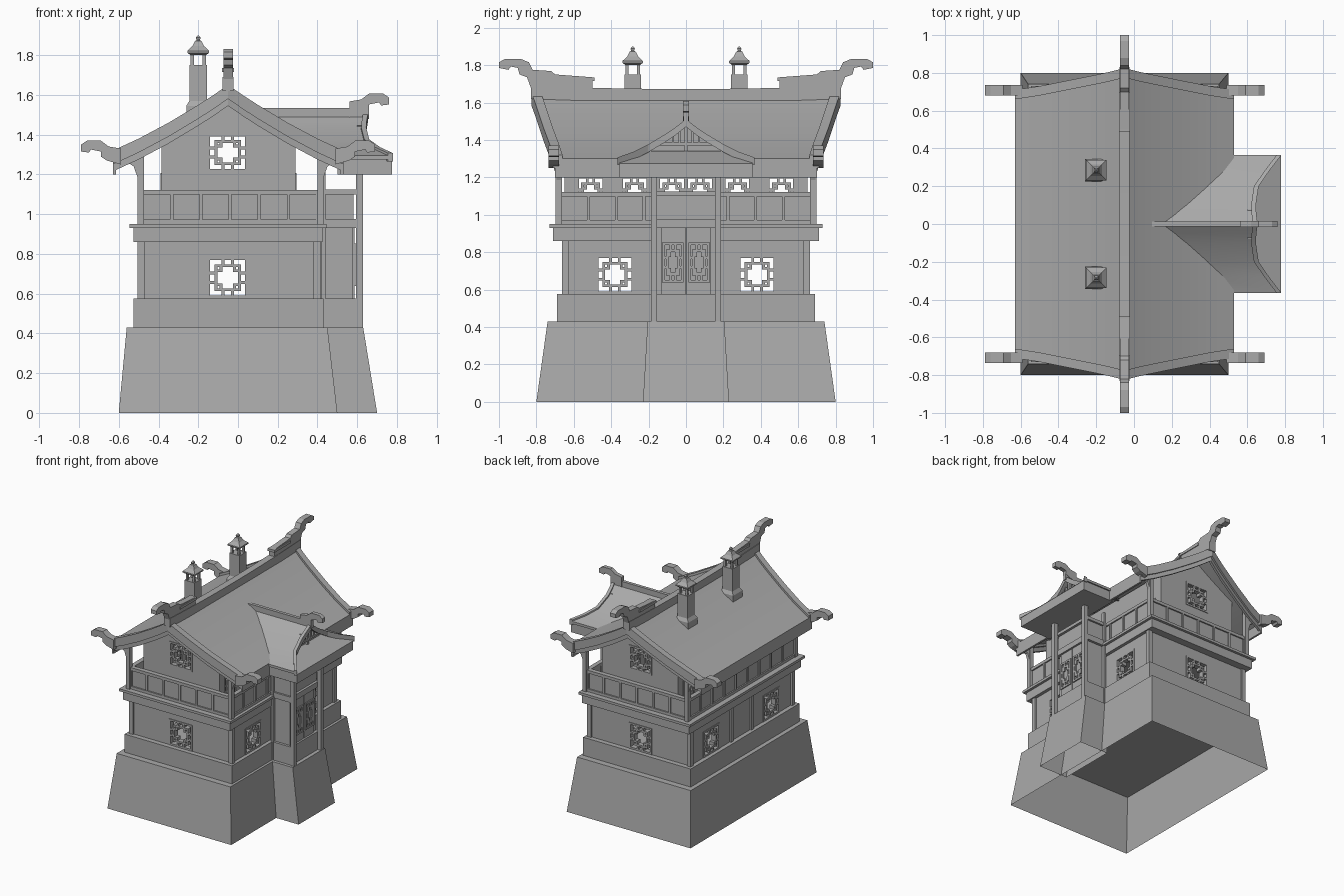
import bpy, bmesh, math
from mathutils import Vector

cube = bpy.data.objects.get("Cube")
if cube:
    bpy.data.objects.remove(cube, do_unlink=True)

stone = bpy.data.materials.new("plain_grey")
stone.use_nodes = True
stone.diffuse_color = (0.4, 0.4, 0.4, 1)
stone.node_tree.nodes["Principled BSDF"].inputs["Base Color"].default_value = (0.4, 0.4, 0.4, 1)


def finish(name, bm, smooth=False):
    bmesh.ops.recalc_face_normals(bm, faces=bm.faces)
    mesh = bpy.data.meshes.new(name)
    bm.to_mesh(mesh)
    bm.free()
    mesh.materials.append(stone)
    ob = bpy.data.objects.new(name, mesh)
    bpy.context.collection.objects.link(ob)
    if smooth:
        bpy.ops.object.select_all(action='DESELECT')
        ob.select_set(True)
        bpy.context.view_layer.objects.active = ob
        bpy.ops.object.shade_smooth_by_angle(angle=math.radians(25))
    return ob


def boxes(name, items):
    """One object from boxes given as x0, x1, y0, y1, z0, z1."""
    bm = bmesh.new()
    for x0, x1, y0, y1, z0, z1 in items:
        made = bmesh.ops.create_cube(bm, size=1)["verts"]
        bmesh.ops.scale(bm, vec=(x1 - x0, y1 - y0, z1 - z0), verts=made)
        bmesh.ops.translate(bm, vec=((x0 + x1) / 2, (y0 + y1) / 2, (z0 + z1) / 2), verts=made)
    return finish(name, bm)


def loft(name, rings, start_cap=True, smooth=False):
    bm = bmesh.new()
    vs = [[bm.verts.new(p) for p in r] for r in rings]
    n = len(vs[0])
    for a, b in zip(vs, vs[1:]):
        for i in range(n):
            j = (i + 1) % n
            bm.faces.new((a[i], a[j], b[j], b[i]))
    if start_cap:
        bm.faces.new(vs[0])
    bm.faces.new(vs[-1])
    return finish(name, bm, smooth)


def rect(x0, x1, y0, y1, z):
    return [(x0, y0, z), (x1, y0, z), (x1, y1, z), (x0, y1, z)]


def plate(name, outline, axis, a, b):
    """Outline of (u, z) points extruded along x or y from a to b."""
    place = (lambda u, z, d: (d, u, z)) if axis == 'x' else (lambda u, z, d: (u, d, z))
    return loft(name, [[place(u, z, d) for u, z in outline] for d in (a, b)])


def span(axis, pos, depth, u0, u1, z0, z1):
    """Box for a wall facing the given axis."""
    a, b = pos - depth / 2, pos + depth / 2
    return (a, b, u0, u1, z0, z1) if axis == 'x' else (u0, u1, a, b, z0, z1)


def lattice(name, axis, pos, u, z, hw, hh, depth=0.04):
    bars, t = [], 0.007

    def bar(a0, a1, b0, b1):
        a0, a1 = sorted((a0 * hw, a1 * hw))
        b0, b1 = sorted((b0 * hh, b1 * hh))
        bars.append(span(axis, pos, depth, u + a0 - t, u + a1 + t, z + b0 - t, z + b1 + t))
    for s in (-1, 1):
        bar(s, s, -1, 1)
        bar(-1, 1, s, s)
        bar(s * .62, s * .62, -.62, .62)
        bar(-.62, .62, s * .62, s * .62)
        for q in (-1, 1):
            bar(s * .62, s, q * .25, q * .25)
            bar(q * .25, q * .25, s * .62, s)
            bar(s * .36, s * .36, q * .36, q * .62)
            bar(s * .36, s * .62, q * .36, q * .36)
    boxes(name, bars)


def wall(name, axis, pos, u0, u1, z0, z1, wins, wz, hw, hh):
    """Wall with a row of lattice windows, made of strips and piers."""
    parts = [span(axis, pos, .03, u0, u1, z0, wz - hh), span(axis, pos, .03, u0, u1, wz + hh, z1)]
    edges = [u0] + [e for c in wins for e in (c - hw, c + hw)] + [u1]
    for a, b in zip(edges[::2], edges[1::2]):
        parts.append(span(axis, pos, .03, a, b, wz - hh, wz + hh))
    boxes(name, parts)
    for c in wins:
        lattice(name + "_window", axis, pos, c, wz, hw, hh)


# Hollow battered bases
loft("main_base", [rect(-.6, .5, -.8, .8, 0), rect(-.56, .45, -.74, .74, .43)], False)
loft("porch_base", [rect(.45, .7, -.23, .23, 0), rect(.42, .63, -.205, .205, .43)], False)

# Lower storey
boxes("plinth", [(-.525, .43, -.69, .69, .43, .575), (.4, .6, -.18, .18, .43, .575)])
for s in (-1, 1):
    wall("lower_gable_wall", 'y', s * .635, -.49, .4, .575, .86, [-.052], .68, .095, .097)
for x in (-.475, .385):
    wall("lower_side_wall", 'x', x, -.62, .62, .575, .86, [-.38, .38], .68, .095, .097)
boxes("lower_posts", [(x - .017, x + .017, y - .017, y + .017, .575, .86)
                      for x in (-.488, .398) for y in (-.645, .645)]
      + [(-.502, -.48, y - .015, y + .015, .575, .86) for y in (-.13, .13)])
boxes("floor_beam", [(-.525, .425, -.71, .71, .86, .93), (-.545, .445, -.73, .73, .93, .95)])

# Balcony parapet with raised rails and stiles
rail = []
for s in (-1, 1):
    rail.append(span('y', s * .665, .02, -.48, .4, .95, 1.12))
    for z in (.96, 1.11):
        rail.append(span('y', s * .668, .036, -.48, .4, z - .012, z + .012))
    for i in range(7):
        u = -.48 + i * .88 / 6
        rail.append(span('y', s * .668, .034, u - .008, u + .008, .95, 1.12))
for x, s in ((-.48, -1), (.4, 1)):
    rail.append(span('x', x, .02, -.67, .67, .95, 1.12))
    for z in (.96, 1.11):
        rail.append(span('x', x + s * .003, .036, -.67, .67, z - .012, z + .012))
    for i in range(10):
        u = -.67 + i * 1.34 / 9
        rail.append(span('x', x + s * .003, .034, u - .008, u + .008, .95, 1.12))
boxes("balcony_parapet", rail)
boxes("balcony_posts", [(x - .016, x + .016, y - .018, y + .018, .95, 1.34)
                        for x in (-.49, .415) for y in (-.68, .68)])
for y in (-.68, .68):
    for x, s in ((-.5, -1), (.425, 1)):
        plate("eave_bracket", [(x, 1.17), (x + s * .025, 1.24), (x + s * .07, 1.27),
                               (x + s * .07, 1.3), (x, 1.33)], 'y', y - .012, y + .012)

# Upper storey
for s in (-1, 1):
    wall("upper_gable_wall", 'y', s * .635, -.385, .29, .95, 1.4, [-.052], 1.31, .095, .09)
    plate("gable_top", [(-.385, 1.39), (.29, 1.39), (-.05, 1.6)], 'y', s * .62, s * .65)
for x in (-.37, .275):
    wall("upper_side_wall", 'x', x, -.63, .63, .95, 1.38,
         [-.51, -.275, -.075, .075, .275, .51], 1.11, .07, .09)

# Main roof: (distance from ridge, height, half length)
slope = [(0, 1.63, .82), (.08, 1.575, .80), (.15, 1.53, .785), (.3, 1.44, .755),
         (.45, 1.36, .725), (.58, 1.30, .705)]
profile = [(-.05 - d, z, y) for d, z, y in reversed(slope)] + [(-.05 + d, z, y) for d, z, y in slope[1:]]


def ribbon(name, rows, axis, low, high):
    """Sweep along (u, z, a, b) rows, a to b being the extent along axis."""
    rings = []
    for u, z, a, b in rows:
        ring = [(a, z - low), (b, z - low), (b, z + high), (a, z + high)]
        rings.append([(u, d, h) if axis == 'y' else (d, u, h) for d, h in ring])
    return loft(name, rings, True, True)


ribbon("main_roof", [(x, z, -y, y) for x, z, y in profile], 'y', .03, 0)
boxes("eave_fascia", [(-.63, -.615, -.7, .7, 1.2, 1.295), (.515, .53, -.7, .7, 1.2, 1.295)])
scroll = [(0, 0), (.07, .02), (.1, .04), (.1, .065), (.15, .075), (.16, .06), (.2, .065),
          (.2, .1), (.17, .12), (.1, .12), (.06, .09), (0, .08)]
for s in (-1, 1):
    ribbon("barge_board", [(x, z, s * (y - .045), s * (y + .005)) for x, z, y in profile], 'y', .05, .02)
    ribbon("barge_trim", [(x, z, s * (y - .03), s * (y - .01)) for x, z, y in profile], 'y', .085, 0)
    for x, q in ((-.59, -1), (.49, 1)):
        plate("eave_scroll", [(x + q * u, 1.25 + v) for u, v in scroll], 'y', s * .68, s * .735)

# Sagging ridge with end ornaments
ys = [-.83 + i * .166 for i in range(11)]
ridge = []
for y in ys:
    z = 1.672 + .018 * (y / .83) ** 2
    ridge.append([(-.077, y, z - .07), (-.023, y, z - .07), (-.023, y, z), (-.077, y, z)])
loft("ridge", ridge)
horn = [(.5, 1.67), (.5, 1.735), (.7, 1.75), (.72, 1.768), (.82, 1.775), (.84, 1.815), (.88, 1.832),
        (.97, 1.832), (1, 1.815), (1, 1.785), (.95, 1.775), (.935, 1.792), (.9, 1.785),
        (.89, 1.75), (.85, 1.735), (.83, 1.68)]
for s in (-1, 1):
    plate("ridge_horn", [(s * y, z) for y, z in horn], 'x', -.074, -.026)
    boxes("ridge_cap", [(-.08, -.02, min(s * .49, s * .7), max(s * .49, s * .7), 1.715, 1.735)])

# Chimneys with lantern tops
for y in (-.285, .285):
    def square(h, z):
        return rect(-.2 - h, -.2 + h, y - h, y + h, z)
    loft("chimney_shaft", [square(.06, 1.45), square(.06, 1.545), square(.045, 1.57), square(.045, 1.75)])
    boxes("lantern_posts", [(-.2 + a - .008, -.2 + a + .008, y + b - .008, y + b + .008, 1.75, 1.81)
                            for a in (-.03, .03) for b in (-.03, .03)])
    loft("lantern_cap", [square(.038, 1.8), square(.055, 1.812), square(.055, 1.822), square(.03, 1.845),
                         square(.016, 1.872), square(.008, 1.876), square(.012, 1.888), square(.003, 1.9)])

# Porch body, posts and doors
boxes("porch_body", [(.4, .575, -.16, .16, .43, .95), (.4, .58, -.165, .165, .95, 1.12),
                     (.4, .6, -.18, .18, .93, .975), (.4, .6, -.18, .18, 1.1, 1.125)])
boxes("porch_posts", [(.595, .628, y - .016, y + .016, .43, 1.21) for y in (-.17, .17)]
      + [(.42, .44, y - .014, y + .014, .43, 1.21) for y in (-.17, .17)])
boxes("door_leaves", [(.57, .585, -.13, -.003, .43, .93), (.57, .585, .003, .13, .43, .93)])
for y in (-.07, .07):
    lattice("door_lattice", 'x', .586, y, .745, .05, .1, .016)

# Porch roof: (y, z, back x, front x)
boxes("porch_eave", [(.5, .775, -.355, .355, 1.2, 1.275)])
loft("porch_skirt", [rect(.45, .778, -.36, .36, 1.275), rect(.45, .62, -.24, .24, 1.34)])
half = [(0, 1.5, .08, .655), (.05, 1.46, .14, .648), (.1, 1.425, .2, .645), (.2, 1.365, .32, .66),
        (.28, 1.325, .41, .715), (.365, 1.295, .5, .78)]
rows = [(-y, z, a, b) for y, z, a, b in reversed(half)] + half[1:]
ribbon("porch_roof", rows, 'x', .02, 0)
ribbon("porch_barge", [(y, z, b - .025, b) for y, z, a, b in rows], 'x', .03, .012)
plate("porch_gable", [(-.24, 1.32), (.24, 1.32), (.1, 1.415), (0, 1.485), (-.1, 1.415)], 'x', .58, .6)
boxes("gable_lattice", [(.6, .625, -.15, .15, 1.37, 1.385), (.6, .625, -.008, .008, 1.34, 1.48)]
      + [(.6, .625, y - .006, y + .006, 1.37, 1.445) for y in (-.07, -.035, .035, .07)])
boxes("porch_ridge", [(.08, .66, -.013, .013, 1.48, 1.533)])
plate("porch_horn", [(.56 + u, 1.487 + v) for u, v in scroll], 'y', -.016, .016)
